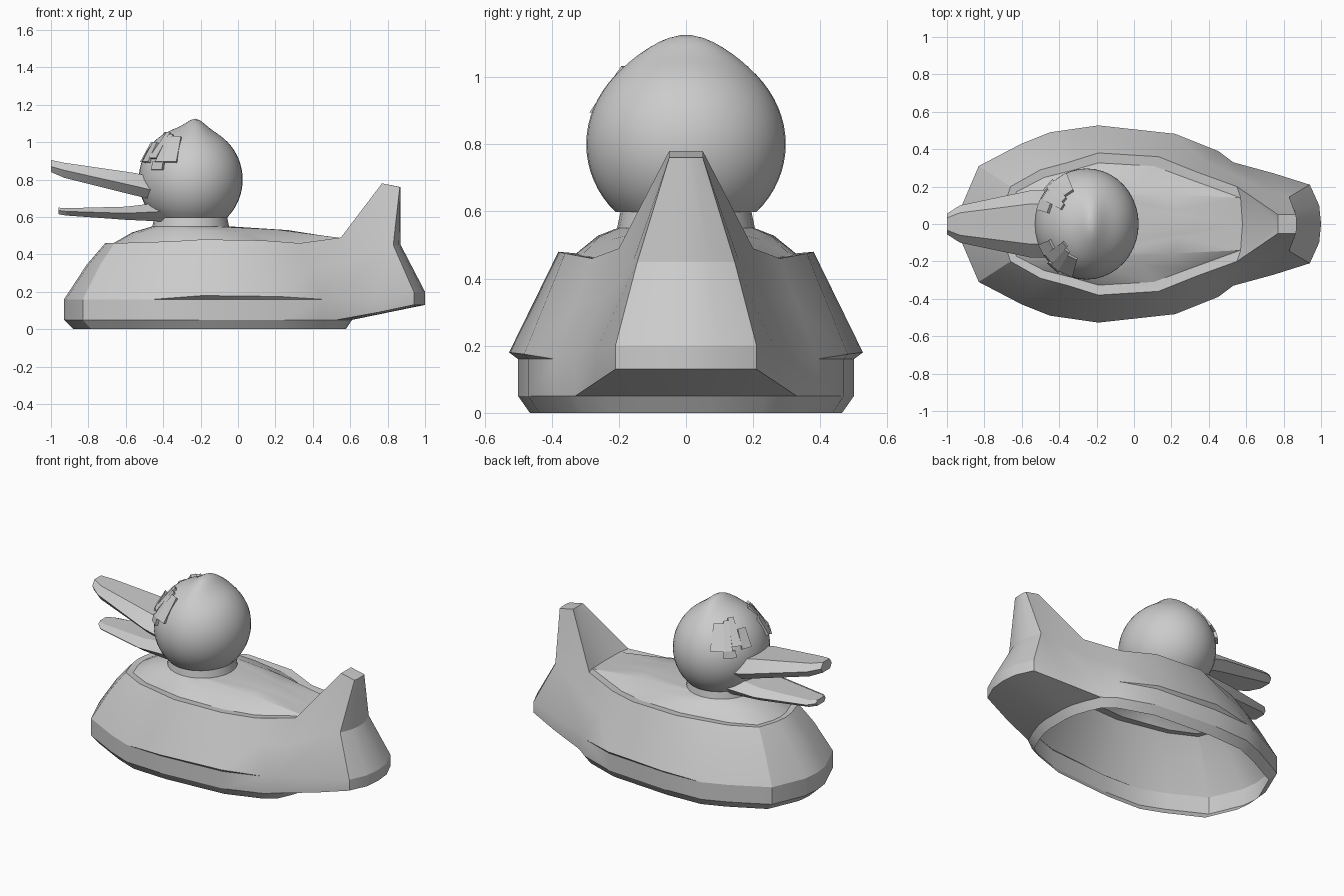
import bpy, bmesh, math
from mathutils import Vector

if "Cube" in bpy.data.objects:
    bpy.data.objects.remove(bpy.data.objects["Cube"])

def finish(name, bm, angle=None):
    bmesh.ops.remove_doubles(bm, verts=bm.verts, dist=0.0005)
    bmesh.ops.dissolve_degenerate(bm, edges=bm.edges, dist=0.0001)
    bmesh.ops.recalc_face_normals(bm, faces=bm.faces)
    me = bpy.data.meshes.new(name)
    bm.to_mesh(me)
    bm.free()
    ob = bpy.data.objects.new(name, me)
    bpy.context.collection.objects.link(ob)
    if angle:
        bpy.ops.object.select_all(action='DESELECT')
        ob.select_set(True)
        bpy.context.view_layer.objects.active = ob
        bpy.ops.object.shade_smooth_by_angle(angle=math.radians(angle))
    return ob

def half_loft(bm, rings):
    """Skin matching half rings, then the same mirrored across y."""
    for s in (1, -1):
        grid = [[bm.verts.new((p[0], s * p[1], p[2])) for p in r] for r in rings]
        for a, b in zip(grid, grid[1:]):
            for i in range(len(a) - 1):
                bm.faces.new((a[i], a[i + 1], b[i + 1], b[i]))

# Body: half rings from the open bottom up to the neck
outline = [(-.93, 0), (-.92, .1), (-.83, .31), (-.6, .43), (-.45, .49), (-.2, .5), (.22, .47),
           (.45, .39), (.53, .33), (.75, .27), (.94, .21), (.99, .1), (1, 0)]
stern = [(.57, .24), (.6, .15), (.61, .08), (.61, 0)]
shoulder = [Vector(p) for p in (
    (-.71, 0, .46), (-.7, .08, .46), (-.66, .2, .46), (-.5, .29, .465), (-.35, .33, .47),
    (-.19, .38, .48), (.13, .36, .475), (.33, .28, .46), (.55, .2, .49), (.77, .05, .78),
    (.865, .05, .76), (.87, .025, .76), (.87, 0, .76))]
keel = [Vector((x, y, .05)) for x, y in outline[:9] + stern]
foot = [Vector((p.x * .945, p.y * .93, 0)) for p in keel]
low = [Vector((x, y, .05 if i < 9 else (.09 if i == 9 else .13))) for i, (x, y) in enumerate(outline)]
belt = [Vector((x, y, .16 if i < 9 else (.18 if i == 9 else .2))) for i, (x, y) in enumerate(outline)]
wing = [p.copy() for p in belt]
wing[5] = Vector((-.19, .527, .18))
wing[6] = Vector((.22, .482, .175))
mid = [a.lerp(b, .55) for a, b in zip(wing, shoulder)]
for p in mid[:5]:
    p.z += .02
mid[9:] = [Vector((.75, .165, .43)), Vector((.83, .145, .45)), Vector((.86, .07, .45)), Vector((.87, 0, .45))]
deck = [Vector((-.2 + (p.x + .2) * .93, p.y * .86, p.z - .005)) for p in shoulder[:8]] + [Vector((.57, .14, .485))]
tail_cap = deck + [Vector((.77, 0, .78))] * 4
tail_root = deck + [Vector((.58, 0, .48))] * 4

def neck_ring(r, z):
    return [Vector((-.253 - r * math.cos(math.pi * i / 12), r * math.sin(math.pi * i / 12), z)) for i in range(13)]

neck = neck_ring(.205, .55)
slope = [a.lerp(b, .5) + Vector((0, 0, .015)) for a, b in zip(tail_root, neck)]
bm = bmesh.new()
half_loft(bm, [foot, keel, low, belt, wing, mid, shoulder, tail_cap, tail_root, slope, neck, neck_ring(.195, .6)])
finish("body", bm, 25)

# Head: sphere open at the neck, with a small crest
HEAD = Vector((-.253, 0, .8))
SIZE = Vector((.278, .297, .285))
bm = bmesh.new()
bmesh.ops.create_uvsphere(bm, u_segments=40, v_segments=32, radius=1)
bmesh.ops.delete(bm, geom=[v for v in bm.verts if v.co.z < -.76], context='VERTS')
for v in bm.verts:
    v.co = HEAD + v.co * SIZE
    if v.co.z > .85:
        v.co.z += .042 * math.exp(-((v.co.x + .225) / .06) ** 2 - (v.co.y / .15) ** 2)
finish("head", bm, 60)

# Eyes: raised curved tiles (azimuth range, height range) around each eye
def tile(bm, a0, a1, z0, z1, side):
    def ring(k):
        pts = []
        for a, z in ((a0, z0), (a1, z0), (a1, z1), (a0, z1)):
            h = math.sqrt(max(0, 1 - ((z - HEAD.z) / SIZE.z) ** 2))
            a = math.radians(a)
            d = Vector((-math.cos(a) * h, side * math.sin(a) * h, (z - HEAD.z) / SIZE.z))
            pts.append(bm.verts.new(HEAD + d * SIZE * k))
        return pts
    inner, outer = ring(.95), ring(1.06)
    bm.faces.new(inner)
    bm.faces.new(outer)
    for i in range(4):
        j = (i + 1) % 4
        bm.faces.new((inner[i], inner[j], outer[j], outer[i]))

for name, side, turn in (("left_eye", -1, 0), ("right_eye", 1, -7)):
    bm = bmesh.new()
    for a0, a1, z0, z1 in ((57, 74, .89, 1.02), (47, 57, .89, 1.03), (43, 58, .85, .89),
                           (35, 47, .91, 1.04), (22, 35, .89, .99)):
        tile(bm, a0 + turn, a1 + turn, z0, z1, side)
    finish(name, bm)

# Beak: two lofted bills with six-sided sections (x, half width, top, side, bottom)
def bill(name, sections):
    bm = bmesh.new()
    rings = [[(x, 0, t), (x, w * .6, t), (x, w, s), (x, w * .7, b), (x, 0, b)] for x, w, t, s, b in sections]
    half_loft(bm, rings)
    bmesh.ops.remove_doubles(bm, verts=bm.verts, dist=.0005)
    bmesh.ops.holes_fill(bm, edges=[e for e in bm.edges if e.is_boundary], sides=0)
    finish(name, bm, 20)

bill("upper_beak", [(-1, .055, .905, .87, .84), (-.93, .1, .89, .85, .81),
                    (-.55, .18, .835, .765, .715), (-.4, .18, .8, .73, .68)])
bill("lower_beak", [(-.96, .05, .65, .635, .615), (-.92, .09, .647, .63, .608),
                    (-.6, .16, .655, .62, .585), (-.39, .17, .68, .63, .575)])
